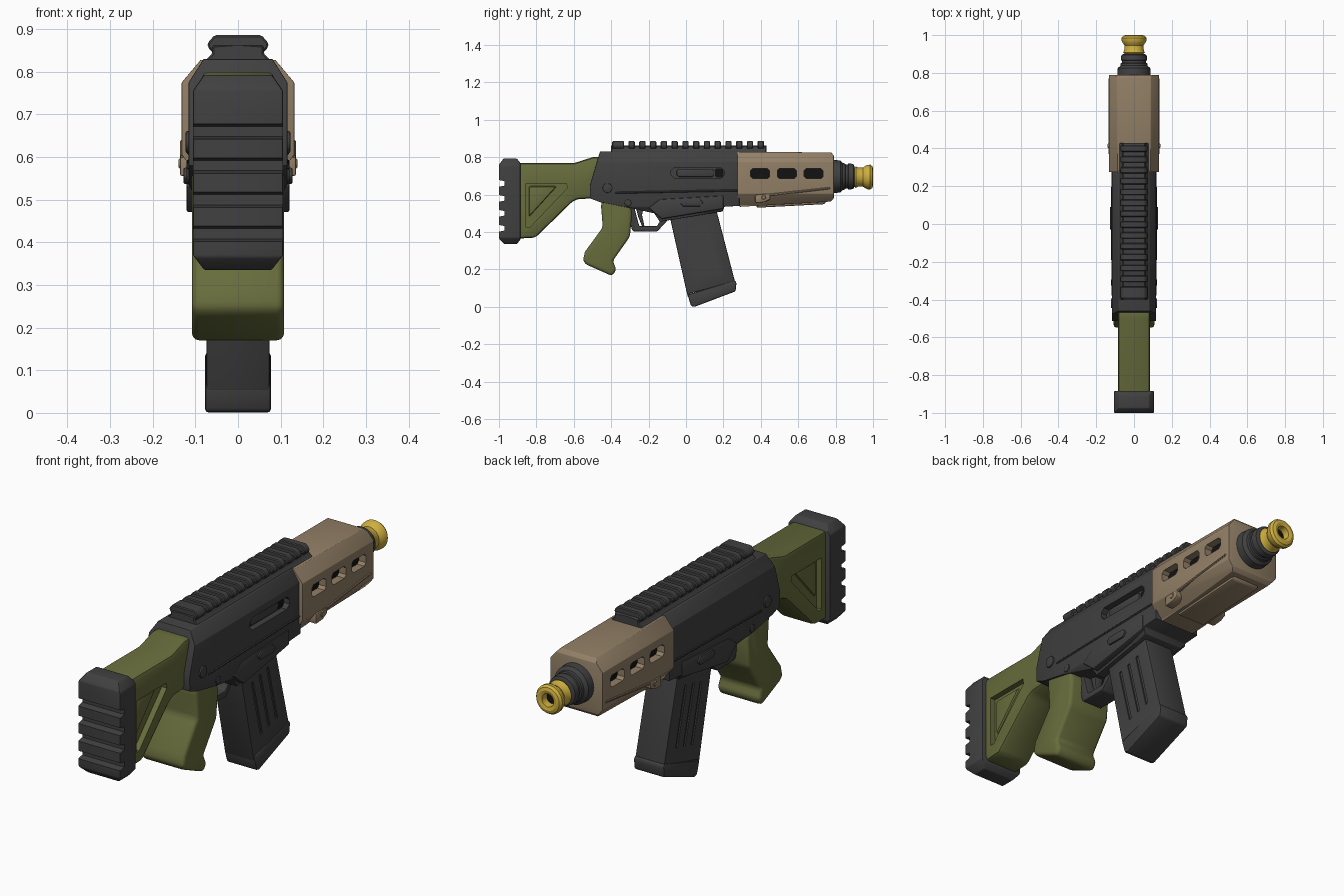
import bpy, bmesh, math
from mathutils import Matrix

if "Cube" in bpy.data.objects:
    bpy.data.objects.remove(bpy.data.objects["Cube"])

def material(name, rgb):
    m = bpy.data.materials.new(name)
    m.diffuse_color = (*rgb, 1)
    m.use_nodes = True
    m.node_tree.nodes["Principled BSDF"].inputs["Base Color"].default_value = m.diffuse_color
    return m

GREY = material("dark grey", (0.052, 0.052, 0.054))
OLIVE = material("olive green", (0.135, 0.15, 0.045))
TAN = material("tan", (0.29, 0.215, 0.135))
YELLOW = material("yellow", (0.62, 0.43, 0.05))
BLACK = material("black", (0.006, 0.006, 0.006))

def make(name, bm, mat):
    bmesh.ops.recalc_face_normals(bm, faces=bm.faces)
    me = bpy.data.meshes.new(name)
    bm.to_mesh(me)
    bm.free()
    ob = bpy.data.objects.new(name, me)
    bpy.context.collection.objects.link(ob)
    me.materials.append(mat)
    return ob

def extrude(name, pts, vec, mat):
    bm = bmesh.new()
    face = bm.faces.new([bm.verts.new(p) for p in pts])
    res = bmesh.ops.extrude_face_region(bm, geom=[face])
    bmesh.ops.translate(bm, vec=vec, verts=[v for v in res["geom"] if isinstance(v, bmesh.types.BMVert)])
    return make(name, bm, mat)

def side(name, yz, x0, x1, mat=GREY):
    """Side profile (y, z) extruded along x."""
    return extrude(name, [(x0, y, z) for y, z in yz], (x1 - x0, 0, 0), mat)

def section(name, half, y0, y1, mat=GREY):
    """Symmetric cross-section, right half (x, z) top to bottom, extruded along y."""
    pts = half + [(-x, z) for x, z in reversed(half)]
    return extrude(name, [(x, y0, z) for x, z in pts], (0, y1 - y0, 0), mat)

def box(name, c, size, mat=GREY, rx=0):
    bm = bmesh.new()
    bmesh.ops.create_cube(bm, size=1, matrix=Matrix.Translation(c) @ Matrix.Rotation(rx, 4, 'X') @ Matrix.Diagonal((*size, 1)))
    return make(name, bm, mat)

def apply(ob, mod):
    bpy.context.view_layer.objects.active = ob
    bpy.ops.object.modifier_apply(modifier=mod.name)

def boolean(ob, cutter, op='DIFFERENCE'):
    m = ob.modifiers.new("bool", 'BOOLEAN')
    m.operation, m.object, m.solver = op, cutter, 'EXACT'
    apply(ob, m)
    bpy.data.objects.remove(cutter)

def bevel(ob, w, seg=2):
    m = ob.modifiers.new("bevel", 'BEVEL')
    m.width, m.segments, m.limit_method, m.angle_limit = w, seg, 'ANGLE', math.radians(25)
    apply(ob, m)
    return ob

def slot(y0, y1, z0, z1, c=0.012):
    return [(y0 + c, z0), (y1 - c, z0), (y1, z0 + c), (y1, z1 - c),
            (y1 - c, z1), (y0 + c, z1), (y0, z1 - c), (y0, z0 + c)]

def lathe(name, prof, zc, mat, n=32):
    """Profile of (y, radius) turned round the barrel axis."""
    bm = bmesh.new()
    rings = [[bm.verts.new((r * math.cos(2 * math.pi * i / n), y, zc + r * math.sin(2 * math.pi * i / n)))
              for i in range(n)] for y, r in prof]
    for a, b in zip(rings, rings[1:]):
        for i in range(n):
            bm.faces.new((a[i], a[(i + 1) % n], b[(i + 1) % n], b[i]))
    bm.faces.new(rings[0])
    bm.faces.new(rings[-1])
    return make(name, bm, mat)

def pin(name, y, z, r, x0, x1, mat=GREY):
    pts = [(y + r * math.cos(k * math.pi / 8), z + r * math.sin(k * math.pi / 8)) for k in range(16)]
    return side(name, pts, x0, x1, mat)

# Receiver with magazine well
receiver = side("receiver", [(-.513, .65), (-.46, .83), (.285, .83), (.285, .54), (.205, .535), (.195, .51),
                             (-.14, .455), (-.17, .5), (-.28, .525), (-.46, .56), (-.513, .58)], -.2, .2)
boolean(receiver, section("c", [(.075, .84), (.082, .828), (.116, .775), (.116, .535), (.095, .5), (.09, .4)], -.6, .4), 'INTERSECT')
bevel(receiver, .01)
# Ejection port on the right side, with bolt inside
boolean(receiver, side("c", slot(-.08, .205, .688, .745, .018), .088, .2))
bevel(side("port_bolt", slot(-.05, .15, .695, .738, .01), .07, .098), .004)
side("port_gap", slot(.155, .2, .692, .741, .008), .085, .09, BLACK)

# Raised side plates, pins and catches
for s, n in ((1, "right"), (-1, "left")):
    bevel(side(n + "_well_plate", [(-.2, .53), (-.14, .575), (.2, .595), (.2, .525), (-.13, .47)], s * .08, s * .121), .006)
    bevel(side(n + "_catch", slot(-.03, .09, .537, .575, .015), s * .11, s * .128), .004)
    bevel(pin(n + "_rear_pin", -.42, .635, .026, s * .1, s * .123), .005)
    bevel(pin(n + "_trigger_pin", -.31, .555, .018, s * .1, s * .121), .004)
    bevel(side(n + "_receiver_rib", [(-.38, .605), (-.375, .615), (.28, .628), (.28, .618)], s * .1, s * .12), .003, 1)

# Top rail: base and repeated teeth
base = section("rail_base", [(.082, .822), (.06, .843), (.06, .862), (0, .862)][::-1], -.4, .43)
bevel(base, .004, 1)
tooth = [(.055, .886), (.071, .868), (.071, .858), (.058, .843)]
for i in range(14):
    y = -.365 + i * .0575
    bevel(section("rail_tooth_%d" % (i + 1), tooth, y - (.03 if i == 0 else 0), y + .034), .004, 1)

# Handguard: tapered octagonal tube with three windows per side
hg = side("handguard", [(.275, .828), (.775, .826), (.79, .81), (.79, .58), (.775, .563), (.29, .535), (.275, .55)], -.2, .2, TAN)
boolean(hg, section("c", [(.08, .84), (.09, .825), (.132, .775), (.132, .605), (.085, .545), (.085, .5)], .2, .9, TAN), 'INTERSECT')
bevel(hg, .01)
for s, n in ((1, "right"), (-1, "left")):
    for i in range(3):
        y = .345 + i * .143
        boolean(hg, side("c", slot(y, y + .102, .685, .74), s * .09, s * .2, TAN))
        side("%s_window_%d" % (n, i + 1), slot(y - .001, y + .103, .684, .741), s * .089, s * .096, BLACK)
    # Side clip and lower seam strip
    bevel(side(n + "_clip", [(.37, .6), (.45, .605), (.45, .575), (.42, .56), (.37, .555)], s * .095, s * .136, TAN), .005)
    bevel(pin(n + "_clip_pin", .415, .585, .012, s * .12, s * .139, TAN), .003, 1)
    bevel(side(n + "_seam_strip", [(.45, .605), (.77, .64), (.77, .63), (.45, .592)], s * .1, s * .136, TAN), .003, 1)
bevel(side("handguard_bottom_panel", [(.36, .57), (.38, .53), (.74, .549), (.76, .58)], -.07, .07, TAN), .008)

# Barrel and muzzle
lathe("barrel_collar", [(.76, .09), (.825, .086), (.838, .072), (.85, .07), (.853, .064), (.865, .064), (.868, .07), (.895, .067), (.9, .055)], .697, GREY)
lathe("muzzle", [(.885, .052), (.9, .05), (.908, .058), (.918, .052), (.945, .05), (.955, .057), (.968, .065), (.985, .066),
                 (.996, .058), (1.0, .045), (.996, .03), (.96, .027)], .694, YELLOW)
lathe("bore", [(.962, .026), (.966, .026)], .694, BLACK)

# Stock with a recessed triangle on each side
stock = side("stock", [(-.9, .77), (-.594, .77), (-.5, .8), (-.44, .8), (-.44, .585), (-.58, .575), (-.61, .56),
                       (-.805, .37), (-.9, .365)], -.086, .086, OLIVE)
bevel(stock, .018, 2)
tri = [(-.855, .66), (-.64, .66), (-.635, .635), (-.835, .425), (-.855, .425)]
for s, n in ((1, "right"), (-1, "left")):
    boolean(stock, side("c", tri, s * .06, s * .2, OLIVE))
    bevel(side(n + "_stock_rib", [(-.84, .645), (-.69, .645), (-.84, .48)], s * .05, s * .07, OLIVE), .012)

# Butt pad with horizontal grooves
pad = side("butt_pad", [(-.975, .793), (-.905, .793), (-.885, .77), (-.885, .36), (-.905, .335), (-.97, .335),
                        (-1, .365), (-1, .76)], -.106, .106)
boolean(pad, section("c", [(.075, .8), (.106, .755), (.106, .37), (.075, .33)], -1.1, -.8), 'INTERSECT')
bevel(pad, .012)
for z in (.66, .58, .5, .42):
    boolean(pad, extrude("c", [(-.2, -1.02, z - .022), (-.2, -.97, z - .012), (-.2, -.97, z + .012), (-.2, -1.02, z + .022)], (.4, 0, 0), GREY))

# Pistol grip
grip = side("grip", [(-.44, .58), (-.3, .56), (-.288, .5), (-.3, .375), (-.392, .245), (-.372, .2), (-.395, .165),
                     (-.53, .225), (-.552, .245), (-.54, .295), (-.445, .425), (-.455, .55)], -.108, .108, OLIVE)
bevel(grip, .022, 3)

# Trigger guard and trigger
guard = side("trigger_guard", [(-.32, .54), (-.29, .415), (-.28, .402), (-.155, .402), (-.1, .46), (-.12, .54)], -.05, .05)
boolean(guard, side("c", [(-.275, .525), (-.25, .432), (-.155, .432), (-.135, .465), (-.14, .525)], -.2, .2))
bevel(guard, .006)
bevel(side("trigger", [(-.27, .54), (-.225, .54), (-.235, .49), (-.222, .432), (-.235, .43), (-.255, .48)], -.02, .02), .005)

# Magazine with three grooves per side and a floor plate
mag = side("magazine", [(-.09, .5), (.16, .54), (.167, .5), (.262, .135), (.018, .07), (.01, .05), (-.082, .46)], -.074, .074)
bevel(mag, .015)
for s in (1, -1):
    for k in (-.055, 0, .055):
        boolean(mag, box("c", (s * .076, .085 + k, .3 + k * .25), (.016, .014, .27), GREY, .25))
plate = side("magazine_floor_plate", [(.008, .065), (.262, .143), (.27, .13), (.265, .083), (.045, 0), (.027, .004)], -.077, .077)
bevel(plate, .01)

# Smooth shading with crisp edges
bpy.ops.object.select_all(action='DESELECT')
for ob in bpy.context.scene.objects:
    ob.select_set(True)
    bpy.context.view_layer.objects.active = ob
bpy.ops.object.shade_smooth_by_angle(angle=math.radians(32))
